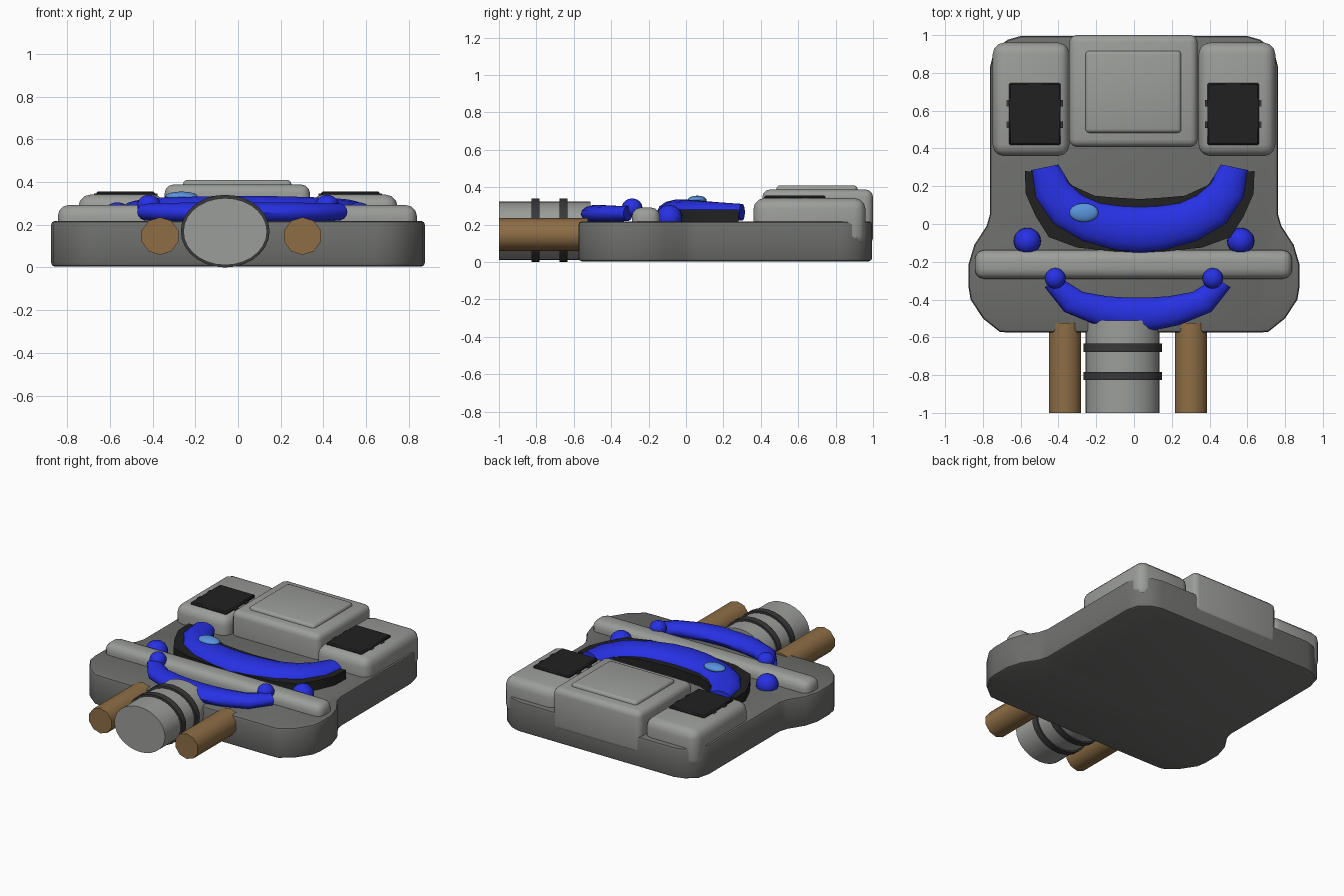
import bpy, bmesh, math
from mathutils import Matrix, Vector

if "Cube" in bpy.data.objects:
    bpy.data.objects.remove(bpy.data.objects["Cube"])


def mat(name, r, g, b):
    m = bpy.data.materials.new(name)
    m.diffuse_color = (r, g, b, 1)
    m.use_nodes = True
    m.node_tree.nodes["Principled BSDF"].inputs["Base Color"].default_value = m.diffuse_color
    return m


DARK = mat("dark_grey", 0.155, 0.16, 0.15)
LIGHT = mat("light_grey", 0.33, 0.34, 0.32)
BLACK = mat("black", 0.015, 0.015, 0.015)
RUBBER = mat("rubber_grey", 0.04, 0.04, 0.04)
BROWN = mat("brown", 0.27, 0.155, 0.06)
BLUE = mat("blue", 0.02, 0.03, 0.78)
SKY = mat("light_blue", 0.1, 0.3, 0.72)


def finish(name, bm, material, angle=40):
    bmesh.ops.recalc_face_normals(bm, faces=bm.faces[:])
    me = bpy.data.meshes.new(name)
    bm.to_mesh(me)
    bm.free()
    me.materials.append(material)
    ob = bpy.data.objects.new(name, me)
    bpy.context.collection.objects.link(ob)
    bpy.ops.object.select_all(action='DESELECT')
    ob.select_set(True)
    bpy.context.view_layer.objects.active = ob
    bpy.ops.object.shade_smooth_by_angle(angle=math.radians(angle))
    return ob


def box(name, x, y, z, material, bevel=0.0, segs=3):
    bm = bmesh.new()
    bmesh.ops.create_cube(bm, size=1)
    for v in bm.verts:
        v.co = [a[0] + (c + 0.5) * (a[1] - a[0]) for a, c in zip((x, y, z), v.co)]
    if bevel:
        bmesh.ops.bevel(bm, geom=bm.edges[:], offset=bevel, segments=segs,
                        profile=0.5, affect='EDGES')
    return finish(name, bm, material)


def prism(name, pts, z0, z1, material, bevel=0.0):
    bm = bmesh.new()
    f = bm.faces.new([bm.verts.new((x, y, z0)) for x, y in pts])
    r = bmesh.ops.extrude_face_region(bm, geom=[f])
    top = [v for v in r["geom"] if isinstance(v, bmesh.types.BMVert)]
    for v in top:
        v.co.z = z1
    if bevel:
        rim = [e for e in bm.edges if abs(e.verts[0].co.z - e.verts[1].co.z) < 1e-5]
        bmesh.ops.bevel(bm, geom=rim, offset=bevel, segments=2, profile=0.5, affect='EDGES')
    return finish(name, bm, material)


def cylinder(name, x, z, rx, rz, y0, y1, sides, material):
    bm = bmesh.new()
    bmesh.ops.create_cone(bm, cap_ends=True, segments=sides, radius1=1, radius2=1, depth=1)
    for v in bm.verts:
        a, b, c = v.co
        v.co = (x + a * rx, (y0 + y1) / 2 + c * (y1 - y0), z + b * rz)
    return finish(name, bm, material)


def ball(name, centre, radii, material):
    bm = bmesh.new()
    bmesh.ops.create_uvsphere(bm, u_segments=20, v_segments=12, radius=1)
    for v in bm.verts:
        v.co = [c + r * a for c, r, a in zip(centre, radii, v.co)]
    return finish(name, bm, material)


def mirrored(pts, cx):
    return pts + [(2 * cx - p[0],) + tuple(p[1:]) for p in pts[-2::-1]]


def crescent(name, outer, inner, heights, cx, material, sides=14):
    """Oval section swept between an outer and an inner arc; heights are (low, high)."""
    bm = bmesh.new()
    rings = []
    hs = heights + heights[-2::-1]
    for o, i, (lo, hi) in zip(mirrored(outer, cx), mirrored(inner, cx), hs):
        o, i = Vector(o), Vector(i)
        mid, half = (o + i) / 2, (o - i) / 2
        ring = []
        for k in range(sides):
            t = 2 * math.pi * k / sides
            p = mid + half * math.cos(t)
            ring.append(bm.verts.new((p.x, p.y, (lo + hi) / 2 + (hi - lo) / 2 * math.sin(t))))
        rings.append(ring)
    for a, b in zip(rings, rings[1:]):
        for k in range(sides):
            n = (k + 1) % sides
            bm.faces.new((a[k], a[n], b[n], b[k]))
    bm.faces.new(rings[0])
    bm.faces.new(rings[-1])
    return finish(name, bm, material)


# Base slab
half = [(-0.64, -0.575), (-0.71, -0.572), (-0.80, -0.50), (-0.865, -0.40), (-0.875, -0.34),
        (-0.875, -0.21), (-0.845, -0.11), (-0.78, -0.01), (-0.763, 0.05), (-0.763, 0.83),
        (-0.74, 0.92), (-0.67, 0.975), (-0.60, 0.995)]
prism("base", half + [(-x, y) for x, y in half[::-1]], 0.004, 0.218, DARK, 0.018)

# Cross bar
box("cross_bar", (-0.843, 0.837), (-0.29, -0.138), (0.14, 0.292), LIGHT, 0.05)

# Rear centre block with raised lid
box("centre_block", (-0.343, 0.337), (0.408, 1.0), (0.09, 0.388), LIGHT, 0.04)
box("centre_lid", (-0.257, 0.25), (0.483, 0.917), (0.34, 0.41), LIGHT, 0.02)

# Rear side blocks with black pads and small clips
for side, s in (("left", -1), ("right", 1)):
    def span(a, b):
        return tuple(sorted((s * a, s * b)))
    box(side + "_block", span(0.342, 0.748), (0.36, 0.96), (0.08, 0.342), LIGHT, 0.06)
    box(side + "_pad", span(0.388, 0.663), (0.418, 0.747), (0.31, 0.356), BLACK, 0.008, 1)
    for k, y in enumerate((0.525, 0.64)):
        box(f"{side}_clips_{k}", span(0.377, 0.674), (y - 0.017, y + 0.017),
            (0.32, 0.347), RUBBER)
    # Rounded studs beside the bar and at the tips of the front crescent
    ball(side + "_rear_stud", (s * 0.565, -0.09, 0.235), (0.072, 0.07, 0.07), BLUE)
    ball(side + "_front_stud", (s * 0.417, -0.288, 0.29), (0.055, 0.055, 0.05), BLUE)

# Large crescent: black bed and blue cushion
bed_out = [(-0.578, 0.28), (-0.573, 0.16), (-0.52, 0.04), (-0.45, -0.07), (-0.30, -0.125),
           (-0.1, -0.145), (0.03, -0.147)]
bed_in = [(-0.385, 0.27), (-0.33, 0.205), (-0.21, 0.15), (-0.1, 0.14), (0.03, 0.132)]
prism("crescent_bed", mirrored(bed_out, 0.03) + mirrored(bed_in, 0.03)[::-1],
      0.2, 0.282, BLACK)
crescent("large_crescent",
         [(-0.545, 0.285), (-0.525, 0.14), (-0.43, 0.0), (-0.28, -0.09), (-0.1, -0.143), (0.03, -0.155)],
         [(-0.40, 0.315), (-0.34, 0.215), (-0.27, 0.155), (-0.18, 0.115), (-0.07, 0.10), (0.03, 0.095)],
         [(0.22, 0.312), (0.22, 0.32), (0.21, 0.328), (0.205, 0.332), (0.2, 0.336), (0.2, 0.336)],
         0.03, BLUE)
ball("crescent_gem", (-0.265, 0.06, 0.332), (0.077, 0.05, 0.023), SKY)

# Front crescent
crescent("front_crescent",
         [(-0.472, -0.335), (-0.37, -0.465), (-0.2, -0.535), (-0.08, -0.56), (0.02, -0.568)],
         [(-0.39, -0.285), (-0.27, -0.36), (-0.14, -0.383), (-0.06, -0.388), (0.02, -0.39)],
         [(0.22, 0.30), (0.21, 0.303), (0.205, 0.306), (0.205, 0.306), (0.205, 0.306)],
         0.02, BLUE)

# Front pipe with two rings, and the two brown rods
cylinder("pipe", -0.06, 0.168, 0.196, 0.157, -1.0, -0.51, 28, LIGHT)
for k, y in enumerate((-0.655, -0.805)):
    cylinder(f"pipe_ring_{k}", -0.06, 0.17, 0.208, 0.17, y - 0.022, y + 0.022, 28, RUBBER)
for name, x in (("left_rod", -0.365), ("right_rod", 0.302)):
    cylinder(name, x, 0.147, 0.09, 0.088, -1.0, -0.525, 10, BROWN)
